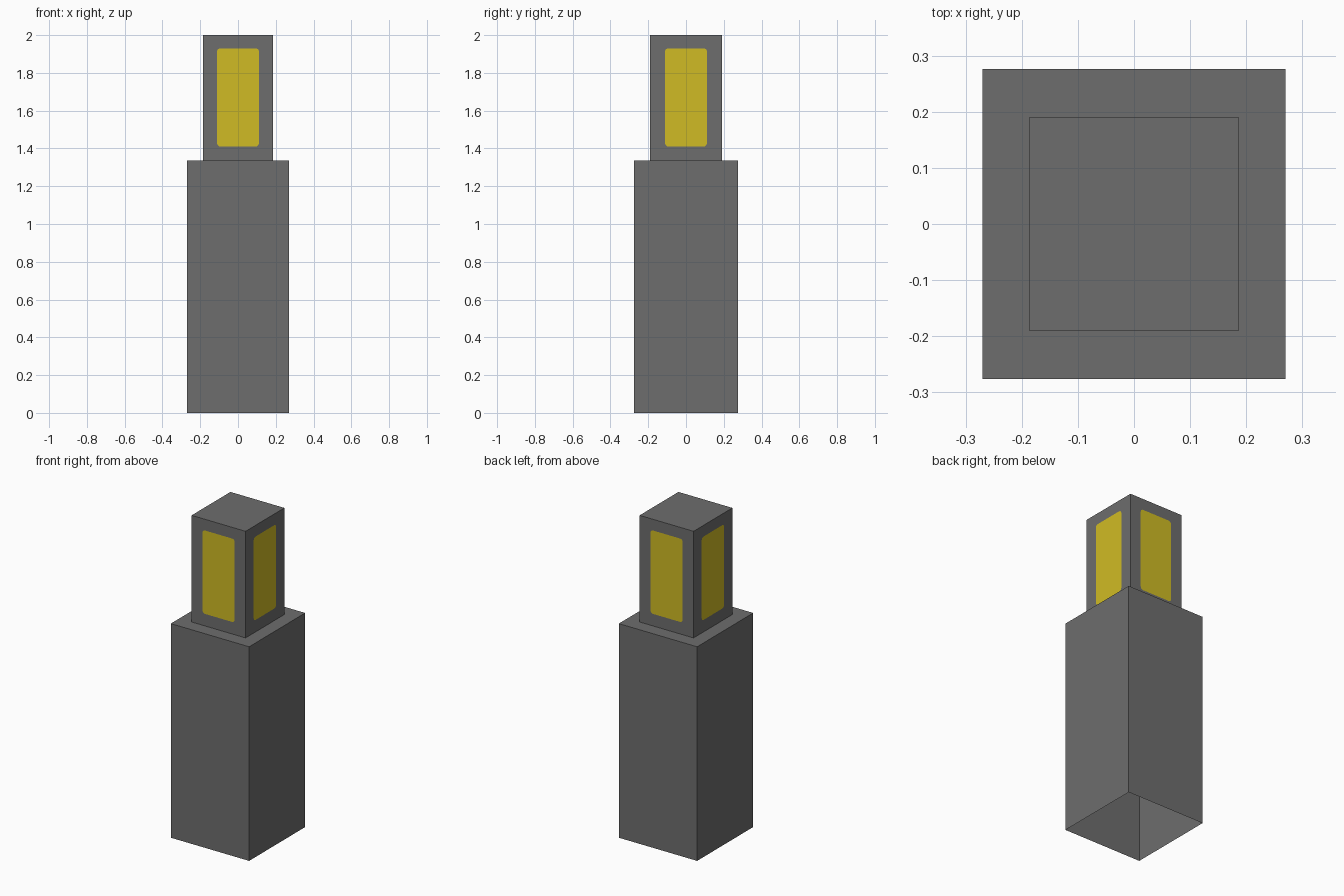
import bpy, bmesh, math
from mathutils import Vector

if "Cube" in bpy.data.objects:
    bpy.data.objects.remove(bpy.data.objects["Cube"])

BASE_X, BASE_Y, BASE_TOP = 0.27, 0.276, 1.335
HEAD_X, HEAD_Y, HEAD_TOP = 0.186, 0.191, 2.0
WIN_X, WIN_LOW, WIN_HIGH, WIN_R = 0.111, 1.41, 1.93, 0.018


def material(name, rgb):
    m = bpy.data.materials.new(name)
    m.diffuse_color = (*rgb, 1)
    m.use_nodes = True
    m.node_tree.nodes["Principled BSDF"].inputs["Base Color"].default_value = m.diffuse_color
    return m


grey = material("dark grey", (0.155, 0.155, 0.155))
yellow = material("lamp yellow", (0.63, 0.50, 0.018))


def rect(x, y, z):
    """Counter-clockwise rectangle, starting at the front left corner."""
    return [Vector(p) for p in ((-x, -y, z), (x, -y, z), (x, y, z), (-x, y, z))]


def finish(name, bm, mats):
    bmesh.ops.remove_doubles(bm, verts=bm.verts, dist=1e-5)
    me = bpy.data.meshes.new(name)
    bm.to_mesh(me)
    bm.free()
    for m in mats:
        me.materials.append(m)
    bpy.context.collection.objects.link(bpy.data.objects.new(name, me))


def face(bm, pts, mat=0):
    bm.faces.new([bm.verts.new(p) for p in pts]).material_index = mat


# Pedestal: open-bottomed walls and a ledge around the lamp head
bm = bmesh.new()
low, top = rect(BASE_X, BASE_Y, 0), rect(BASE_X, BASE_Y, BASE_TOP)
inner = rect(HEAD_X, HEAD_Y, BASE_TOP)
for i in range(4):
    j = (i + 1) % 4
    face(bm, (low[i], low[j], top[j], top[i]))
    face(bm, (top[i], top[j], inner[j], inner[i]))
finish("pedestal", bm, [grey])


# Window outline: one rounded arc per corner, as (sideways, height)
def window_arcs():
    arcs = []
    for k, (sx, z) in enumerate(((-1, WIN_LOW + WIN_R), (1, WIN_LOW + WIN_R),
                                 (1, WIN_HIGH - WIN_R), (-1, WIN_HIGH - WIN_R))):
        cx = sx * (WIN_X - WIN_R)
        angles = [math.pi + (k + t / 4) * math.pi / 2 for t in range(5)]
        arcs.append([(cx + WIN_R * math.cos(a), z + WIN_R * math.sin(a)) for a in angles])
    return arcs


# Lamp head: four walls, each a frame around a cut-in yellow window, and a roof
bm = bmesh.new()
low, top = inner, rect(HEAD_X, HEAD_Y, HEAD_TOP)
face(bm, top)
for i in range(4):
    j = (i + 1) % 4
    mid = (low[i] + low[j]) / 2
    side = (low[j] - low[i]).normalized()
    corners = (low[i], low[j], top[j], top[i])
    arcs = [[Vector((mid.x, mid.y, 0)) + side * s + Vector((0, 0, z)) for s, z in arc]
            for arc in window_arcs()]
    face(bm, [p for arc in arcs for p in arc], 1)
    for k in range(4):
        n = (k + 1) % 4
        edge = arcs[k][2:] + arcs[n][:3]
        face(bm, [corners[k], corners[n]] + edge[::-1])
finish("lamp_head", bm, [grey, yellow])
